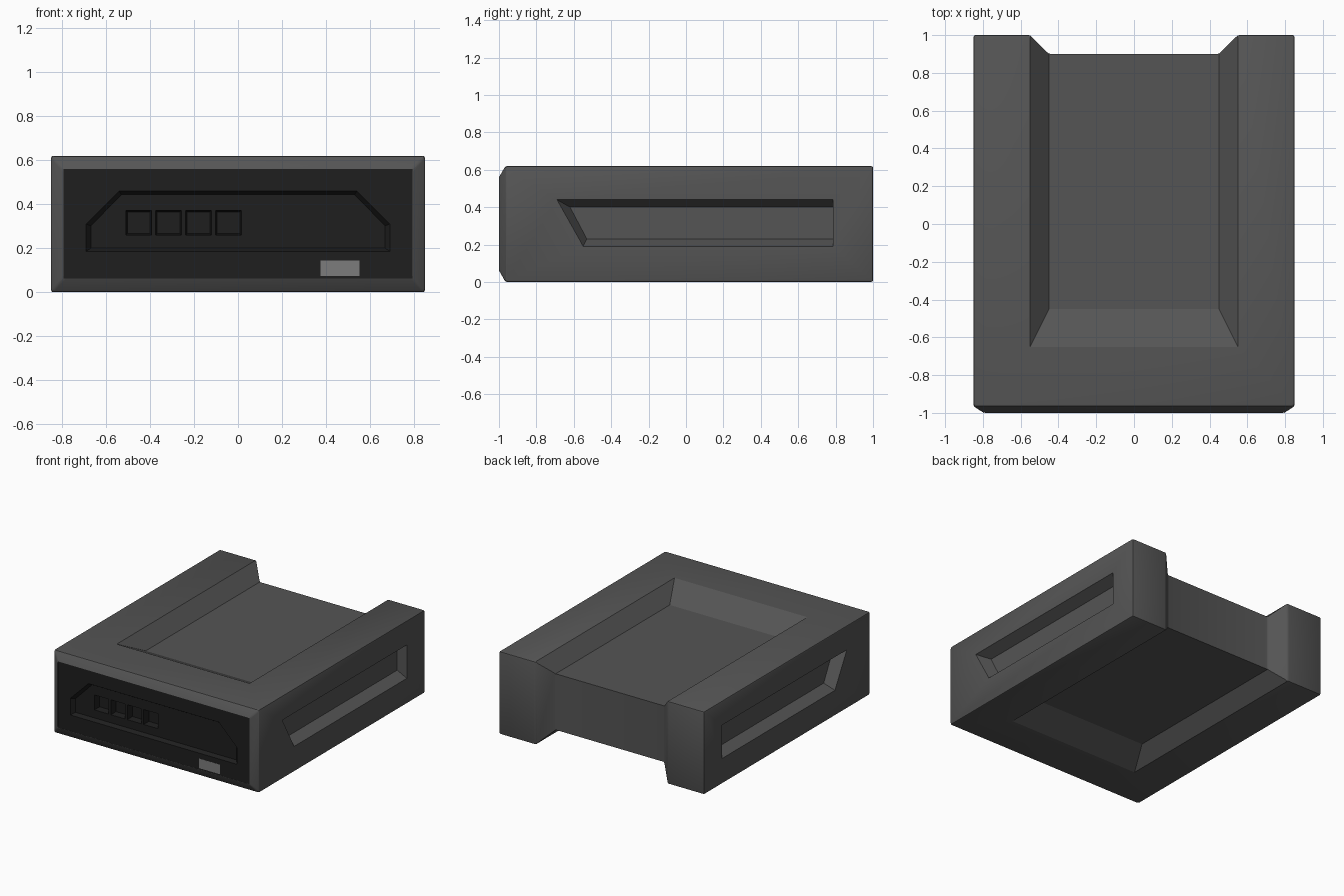
import bpy, bmesh
from mathutils import Vector

if "Cube" in bpy.data.objects:
    bpy.data.objects.remove(bpy.data.objects["Cube"])

H = 0.62


def material(name, v):
    m = bpy.data.materials.new(name)
    m.diffuse_color = (v, v, v, 1)
    m.use_nodes = True
    m.node_tree.nodes["Principled BSDF"].inputs["Base Color"].default_value = m.diffuse_color
    return m


def to_object(name, bm, mat=None):
    bmesh.ops.recalc_face_normals(bm, faces=bm.faces)
    me = bpy.data.meshes.new(name)
    bm.to_mesh(me)
    bm.free()
    ob = bpy.data.objects.new(name, me)
    bpy.context.collection.objects.link(ob)
    if mat:
        me.materials.append(mat)
    return ob


def loft(name, a, b, mat=None):
    """Solid between two matching loops of 3D points."""
    bm = bmesh.new()
    va, vb = [bm.verts.new(p) for p in a], [bm.verts.new(p) for p in b]
    bm.faces.new(va)
    bm.faces.new(vb)
    n = len(va)
    for i in range(n):
        j = (i + 1) % n
        bm.faces.new((va[i], va[j], vb[j], vb[i]))
    return to_object(name, bm, mat)


def box(name, x0, x1, y0, y1, z0, z1, mat=None):
    r = [(x0, z0), (x1, z0), (x1, z1), (x0, z1)]
    return loft(name, [(x, y0, z) for x, z in r], [(x, y1, z) for x, z in r], mat)


def recess(rim, floor):
    """Tapered cutter whose rim is pushed a little outside the surface."""
    rim, floor = [Vector(p) for p in rim], [Vector(p) for p in floor]
    return loft("cutter", [r + (r - f) * 0.2 for r, f in zip(rim, floor)], floor)


def cut(ob, cutter):
    cutter.hide_render = True
    m = ob.modifiers.new("cut", 'BOOLEAN')
    m.operation, m.solver, m.object = 'DIFFERENCE', 'EXACT', cutter
    bpy.context.view_layer.objects.active = ob
    bpy.ops.object.modifier_apply(modifier=m.name)
    bpy.data.objects.remove(cutter)


def smooth(ob):
    bpy.ops.object.select_all(action='DESELECT')
    ob.select_set(True)
    bpy.context.view_layer.objects.active = ob
    bpy.ops.object.shade_smooth_by_angle(angle=0.4)


shell, dark, light = material("shell", 0.09), material("dark", 0.013), material("light", 0.2)

# Housing: notched outline, with the front face drawn forward into a sloped frame
outline = [(-.85, -.965), (.85, -.965), (.85, 1), (.55, 1), (.45, .9),
           (-.45, .9), (-.55, 1), (-.85, 1)]
bm = bmesh.new()
base = bm.faces.new([bm.verts.new((x, y, 0)) for x, y in outline])
ext = bmesh.ops.extrude_face_region(bm, geom=[base], use_keep_orig=True)
for v in ext["geom"]:
    if isinstance(v, bmesh.types.BMVert):
        v.co.z = H
bm.normal_update()
front = [f for f in bm.faces if all(v.co.y < -.96 for v in f.verts)][0]
new = bmesh.ops.extrude_discrete_faces(bm, faces=[front])["faces"][0]
for v in new.verts:
    v.co = (.795 if v.co.x > 0 else -.795, -1, .56 if v.co.z > .3 else .062)
bmesh.ops.recalc_face_normals(bm, faces=bm.faces)
edges = [e for e in bm.edges if e not in list(new.edges) and e.calc_face_angle(0) > .3]
bmesh.ops.bevel(bm, geom=edges, offset=.01, segments=2, profile=.5, affect='EDGES')
housing = to_object("housing", bm, shell)

# Wide channels along the top and bottom
for z, s in ((H, -1), (0, 1)):
    rim = [(-.55, -.65, z), (.55, -.65, z), (.55, 1.1, z), (-.55, 1.1, z)]
    floor = [(x * .45 / .55, -.45 if y < 0 else y, z + s * .1) for x, y, _ in rim]
    cut(housing, recess(rim, floor))

# Slanted recesses on both sides
for s in (-1, 1):
    rim = [(-.69, .44), (.785, .44), (.785, .19), (-.55, .19)]
    floor = [(-.62, .40), (.785, .40), (.785, .23), (-.53, .23)]
    cut(housing, recess([(s * .85, y, z) for y, z in rim],
                        [(s * .77, y, z) for y, z in floor]))

# Dark front panel seated in a pocket
cut(housing, box("cutter", -.794, .794, -1.1, -.88, .063, .559))
panel = box("front_panel", -.794, .794, -.999, -.88, .063, .559, dark)

# Faceted panel recess
rim = [(-.69, .185), (.69, .185), (.69, .31), (.54, .46), (-.54, .46), (-.69, .31)]
floor = [(-.668, .2), (.668, .2), (.668, .302), (.53, .443), (-.53, .443), (-.668, .302)]
cut(panel, recess([(x, -.999, z) for x, z in rim], [(x, -.97, z) for x, z in floor]))

# Row of four square sockets
for i in range(4):
    x = -.51 + i * .136
    sq = [(x, .26), (x + .117, .26), (x + .117, .372), (x, .372)]
    mid = (x + .0585, .316)
    fl = [(mid[0] + (a - mid[0]) * .88, mid[1] + (b - mid[1]) * .88) for a, b in sq]
    cut(panel, recess([(a, -.97, b) for a, b in sq], [(a, -.92, b) for a, b in fl]))

# Indicator light
box("indicator", .375, .552, -1, -.98, .073, .145, light)

smooth(housing)
